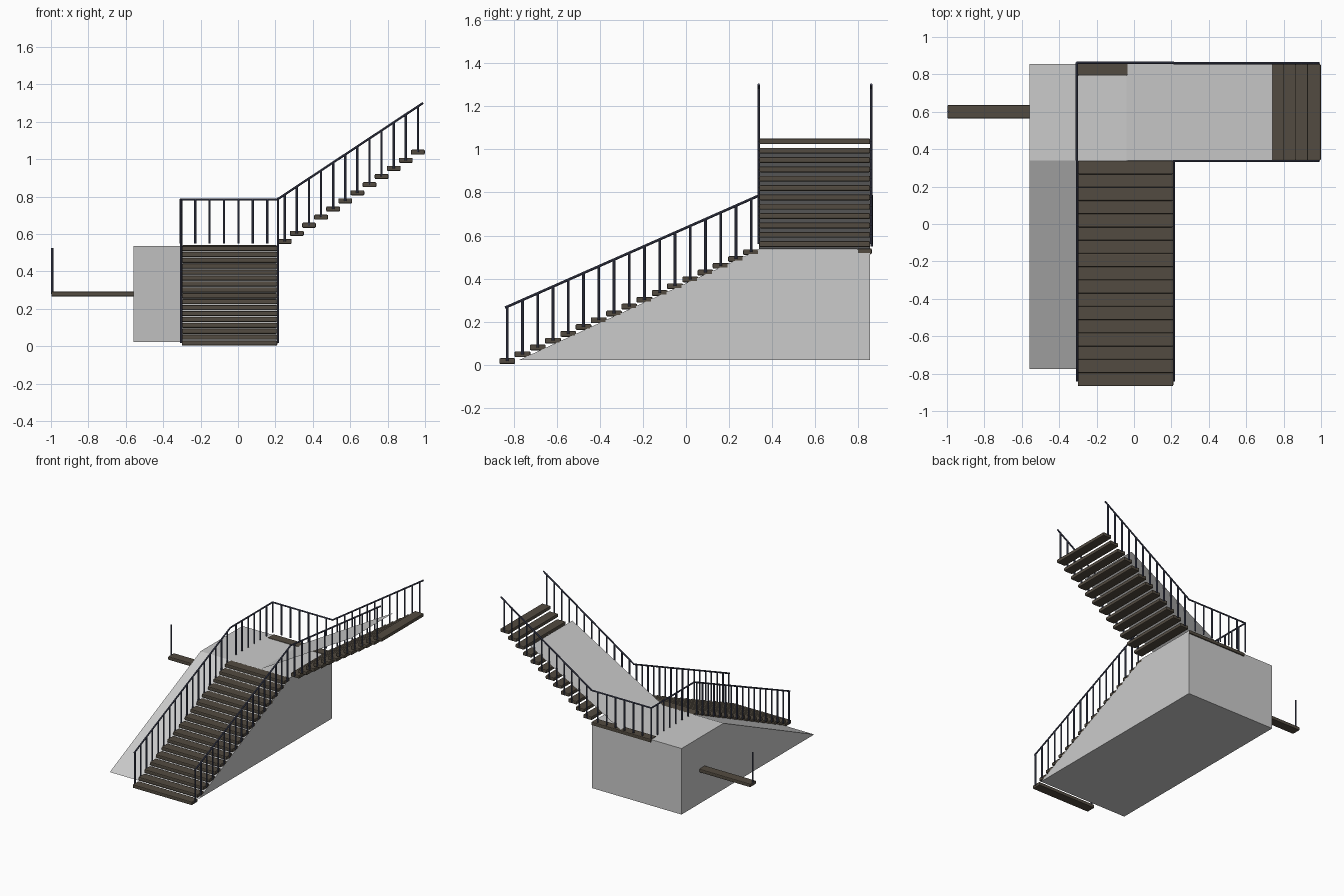
import bpy, bmesh
from mathutils import Vector

if "Cube" in bpy.data.objects:
    bpy.data.objects.remove(bpy.data.objects["Cube"])

def material(name, col):
    m = bpy.data.materials.new(name)
    m.diffuse_color = (*col, 1)
    m.use_nodes = True
    m.node_tree.nodes["Principled BSDF"].inputs["Base Color"].default_value = m.diffuse_color
    return m

WOOD = material("dark_wood", (0.085, 0.07, 0.052))
METAL = material("blue_metal", (0.065, 0.072, 0.12))

def make(name, bm, mat=None):
    me = bpy.data.meshes.new(name)
    bmesh.ops.recalc_face_normals(bm, faces=bm.faces)
    bm.to_mesh(me)
    bm.free()
    ob = bpy.data.objects.new(name, me)
    bpy.context.collection.objects.link(ob)
    if mat:
        me.materials.append(mat)
    return ob

def tread(name, centre, size):
    bm = bmesh.new()
    bmesh.ops.create_cube(bm, size=1)
    for v in bm.verts:
        v.co = Vector(centre) + Vector([a * b for a, b in zip(v.co, size)])
    ob = make(name, bm, WOOD)
    b = ob.modifiers.new("rounded_edge", 'BEVEL')
    b.width, b.segments = 0.006, 2
    return ob

def bars(name, segments, r):
    # slim round bars between pairs of points
    bm = bmesh.new()
    for a, b in segments:
        a, b = Vector(a), Vector(b)
        new = bmesh.ops.create_cone(bm, cap_ends=True, segments=8, radius1=r, radius2=r,
                                    depth=(b - a).length)["verts"]
        q = (b - a).to_track_quat('Z', 'Y')
        for v in new:
            v.co = q @ v.co + (a + b) / 2
    return make(name, bm, METAL)

T = 0.027                      # tread thickness
XL, XR = -0.30, 0.21           # lower flight sides
YF, YB = 0.34, 0.855           # upper flight sides
XM, YM = (XL + XR) / 2, (YF + YB) / 2
PR, RR = 0.006, 0.006          # post and rail radius

# lower flight
low = [(-0.83 + 0.0708 * i, 0.017 + 0.0316 * i) for i in range(17)]
for i, (y, z) in enumerate(low):
    tread(f"lower_tread_{i}", (XM, y, z), (XR - XL, 0.074, T))

# upper flight
up = [(0.25 + 0.0647 * i, 0.56 + 0.0434 * i) for i in range(12)]
for i, (x, z) in enumerate(up):
    tread(f"upper_tread_{i}", (x, YM, z), (0.074, YB - YF, T))

# landing edge board and spare side board with its post
tread("landing_edge", (XM, 0.828, 0.5265), (XR - XL, 0.07, T))
tread("side_board", (-0.742, 0.6, 0.279), (0.512, 0.072, T))
bars("side_post", [((-0.993, 0.6, 0.28), (-0.993, 0.6, 0.525))], PR)

# lower railings
for side, x in (("left", XL - 0.004), ("right", XR + 0.004)):
    bars(f"lower_posts_{side}", [((x, y, z), (x, y, z + 0.25)) for y, z in low], PR)
    bars(f"lower_rail_{side}", [((x, -0.84, 0.265), (x, YF - 0.003, 0.785))], RR)

# upper railings
for side, y in (("front", YF - 0.003), ("back", YB + 0.005)):
    bars(f"upper_posts_{side}", [((x, y, z), (x, y, z + 0.25)) for x, z in up], PR)
    bars(f"upper_rail_{side}", [((XR, y, 0.785), (0.99, y, 1.301))], RR)

# landing railings
xl, yb = XL - 0.006, YB + 0.007
posts = [(xl + 0.077 * i, yb) for i in range(7)]
posts += [(xl, yb - 0.075 * i) for i in range(1, 7)]
bars("landing_posts", [((x, y, 0.55), (x, y, 0.785)) for x, y in posts], PR)
bars("landing_rails", [((xl, YF, 0.785), (xl, yb, 0.785)),
                       ((xl, yb, 0.785), (XR + 0.004, yb, 0.785))], RR)

# solid base: wedge profile in y-z, extruded along x
bm = bmesh.new()
f = bm.faces.new([bm.verts.new((-0.56, y, z)) for y, z in
                  ((-0.775, 0.022), (YB, 0.022), (YB, 0.535), (YF, 0.535))])
ext = bmesh.ops.extrude_face_region(bm, geom=[f])["geom"]
bmesh.ops.translate(bm, vec=(XR + 0.56, 0, 0),
                    verts=[g for g in ext if isinstance(g, bmesh.types.BMVert)])
make("base_wedge", bm)

# thin ramp sheet over the upper flight
bm = bmesh.new()
bm.faces.new([bm.verts.new(p) for p in
              ((-0.04, YF, 0.537), (0.74, YF, 0.985), (0.74, YB, 0.985), (-0.04, YB, 0.537))])
make("ramp_sheet", bm)
